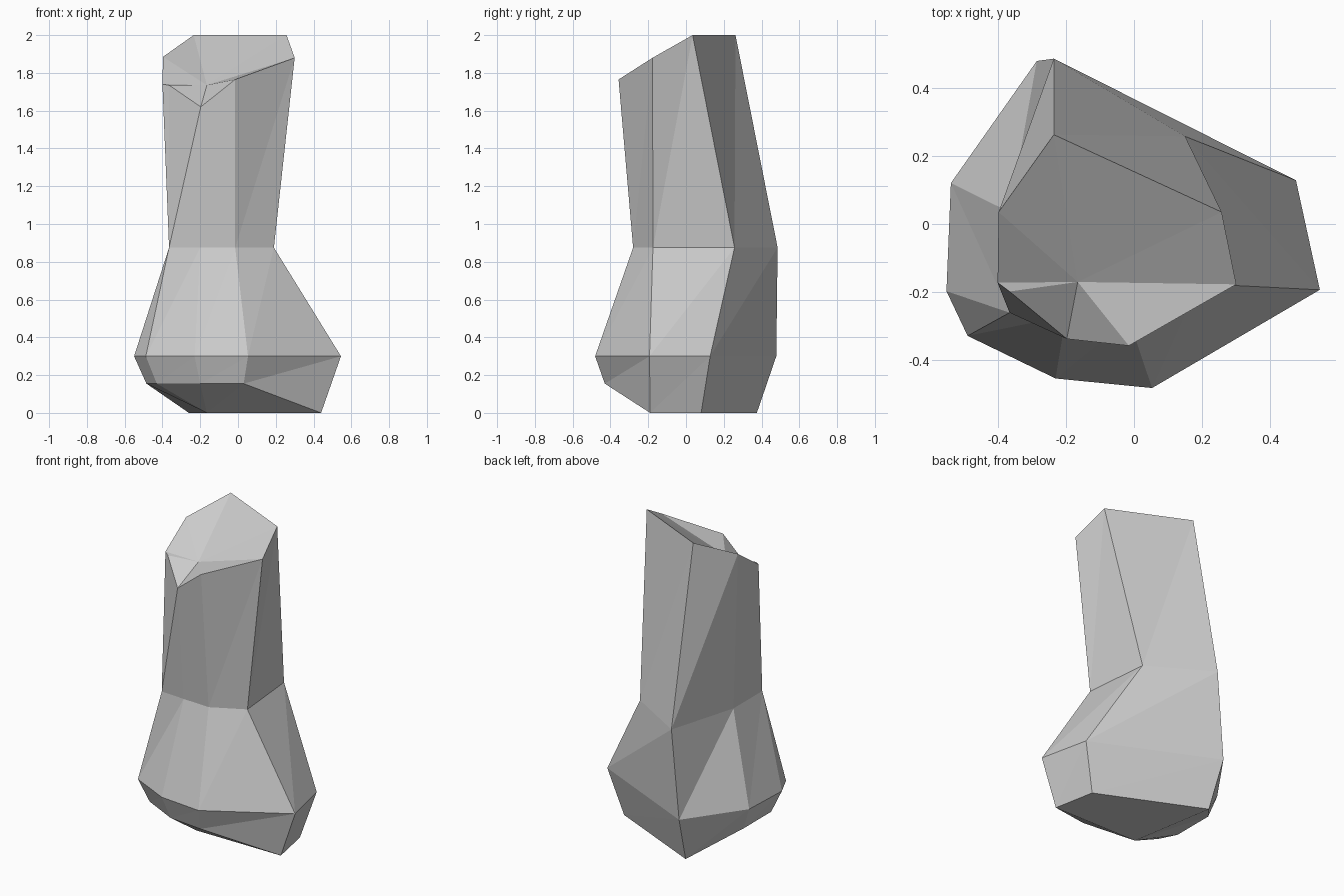
import bpy, bmesh

if "Cube" in bpy.data.objects:
    bpy.data.objects.remove(bpy.data.objects["Cube"])

# Horizontal cross-sections, eight corners each, running counter-clockwise
base_ring = [(-.485, -.18, .155), (-.43, -.29, .155), (-.2, -.405, .155), (.03, -.43, .155),
             (.44, -.19, 0), (.388, .08, 0), (-.26, .375, 0), (-.485, .1, .155)]
wide_ring = [(x, y, .3) for x, y in
             [(-.55, -.197), (-.488, -.328), (-.23, -.453), (.053, -.481),
              (.545, -.193), (.475, .128), (-.285, .478), (-.537, .12)]]
neck_ring = [(x, y, .875) for x, y in
             [(-.365, -.26), (-.365, -.26), (-.2, -.27), (-.015, -.28),
              (.19, -.175), (.15, .257), (-.235, .485), (-.365, .035)]]
top_ring = [(-.4, -.172, 1.74), (-.365, -.198, 1.735), (-.197, -.337, 1.62), (-.015, -.357, 1.765),
            (.3, -.177, 1.88), (.257, .035, 2), (-.235, .262, 2), (-.397, .035, 1.885)]
base_point = (-.165, -.188, 0)
broken_point = (-.165, -.17, 1.735)

bm = bmesh.new()
rings = [[bm.verts.new(p) for p in ring]
         for ring in (base_ring, wide_ring, neck_ring, top_ring)]

# Sides: every panel split along the same diagonal
for low, high in zip(rings, rings[1:]):
    for i in range(8):
        j = (i + 1) % 8
        bm.faces.new((low[i], low[j], high[j]))
        bm.faces.new((low[i], high[j], high[i]))

# Underside and slanted broken top: fans round one point
bottom, top = bm.verts.new(base_point), bm.verts.new(broken_point)
for i in range(8):
    j = (i + 1) % 8
    bm.faces.new((rings[0][j], rings[0][i], bottom))
    bm.faces.new((rings[-1][i], rings[-1][j], top))

# Merge the shared neck corner
bmesh.ops.remove_doubles(bm, verts=bm.verts[:], dist=.001)
bmesh.ops.recalc_face_normals(bm, faces=bm.faces[:])

mesh = bpy.data.meshes.new("rock_pillar")
bm.to_mesh(mesh)
bm.free()
bpy.context.collection.objects.link(bpy.data.objects.new("rock_pillar", mesh))
